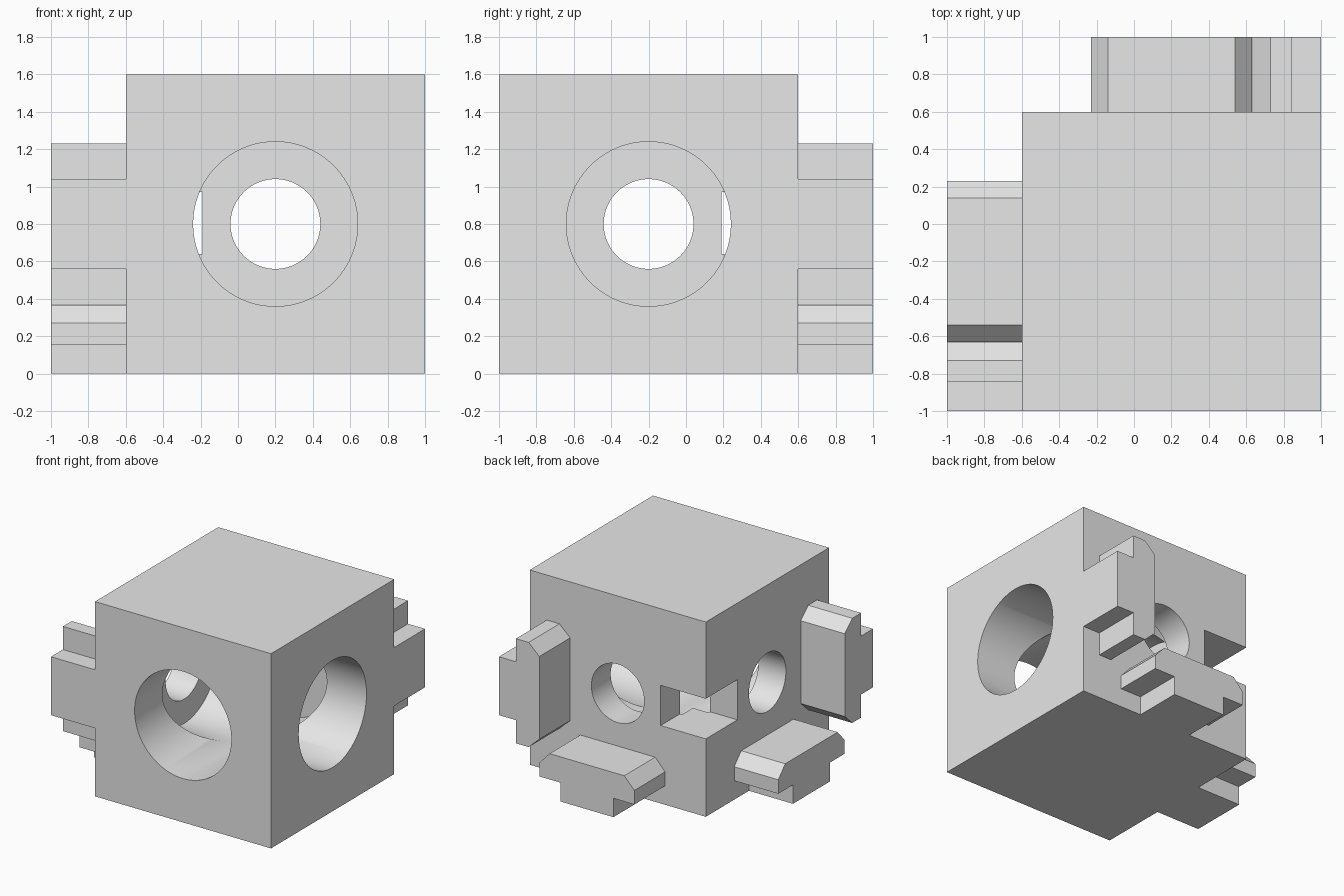
import bpy, bmesh, math
from mathutils import Matrix, Vector

if "Cube" in bpy.data.objects:
    bpy.data.objects.remove(bpy.data.objects["Cube"])

grey = bpy.data.materials.new("plain_grey")
grey.diffuse_color = (0.8, 0.8, 0.8, 1)
grey.use_nodes = True
grey.node_tree.nodes["Principled BSDF"].inputs["Base Color"].default_value = grey.diffuse_color


def make_object(name, bm):
    bmesh.ops.recalc_face_normals(bm, faces=bm.faces)
    mesh = bpy.data.meshes.new(name)
    bm.to_mesh(mesh)
    bm.free()
    mesh.materials.append(grey)
    ob = bpy.data.objects.new(name, mesh)
    bpy.context.collection.objects.link(ob)
    return ob


def box(name, lo, hi):
    lo, hi = Vector(lo), Vector(hi)
    bm = bmesh.new()
    bmesh.ops.create_cube(bm, size=1, matrix=Matrix.Translation((lo + hi) / 2)
                          @ Matrix.Diagonal((*(hi - lo), 1)))
    return make_object(name, bm)


def swap(p):
    """Reflect a point from the back side to the left side."""
    return (-p[1], -p[0], p[2])


def prism(name, outline, y0, y1, mirrored):
    """Extrude an (x, z) outline along y, optionally reflected to the other side."""
    bm = bmesh.new()
    pts = [(x, y0, z) for x, z in outline]
    face = bm.faces.new([bm.verts.new(swap(p) if mirrored else p) for p in pts])
    ext = bmesh.ops.extrude_face_region(bm, geom=[face])
    move = (0, y1 - y0, 0)
    bmesh.ops.translate(bm, vec=swap(move) if mirrored else move,
                        verts=[v for v in ext["geom"] if isinstance(v, bmesh.types.BMVert)])
    return make_object(name, bm)


def circle(r, n=96):
    return [(0.2 + r * math.cos(2 * math.pi * i / n),
             0.8 + r * math.sin(2 * math.pi * i / n)) for i in range(n)]


def combine(target, other, operation):
    mod = target.modifiers.new(other.name, 'BOOLEAN')
    mod.operation = operation
    mod.solver = 'EXACT'
    mod.object = other
    bpy.context.view_layer.objects.active = target
    bpy.ops.object.modifier_apply(modifier=mod.name)
    bpy.data.objects.remove(other)


# Main block
block = box("block", (-0.6, -1, 0), (1, 0.6, 1.6))

# Stepped tabs: half profile as (offset from middle, distance from block edge)
half = [(0.24, 0), (0.24, 0.155), (0.43, 0.155), (0.43, 0.27), (0.34, 0.367)]
profile = half + [(-w, h) for w, h in reversed(half)]
lying = [(0.2 + w, h) for w, h in profile]
upright = [(1 - h, 0.8 + w) for w, h in profile]
for side, mirrored in (("back", False), ("left", True)):
    for kind, outline in (("lying", lying), ("upright", upright)):
        tab = prism(f"{side}_{kind}_tab", outline, 0.6, 1, mirrored)
        combine(block, tab, 'UNION')

# Stepped bores: wide part from the open side, narrow part right through
for mirrored in (False, True):
    combine(block, prism("wide_bore", circle(0.44), -1.1, 0.35, mirrored), 'DIFFERENCE')
    combine(block, prism("narrow_bore", circle(0.24), -1.1, 0.7, mirrored), 'DIFFERENCE')

# Square notch in the back left corner
notch = box("corner_notch", (-0.7, 0.19, 0.64), (-0.19, 0.7, 0.97))
combine(block, notch, 'DIFFERENCE')

# Smooth bores, sharp edges
bpy.ops.object.select_all(action='DESELECT')
block.select_set(True)
bpy.context.view_layer.objects.active = block
bpy.ops.object.shade_smooth_by_angle(angle=math.radians(30))
